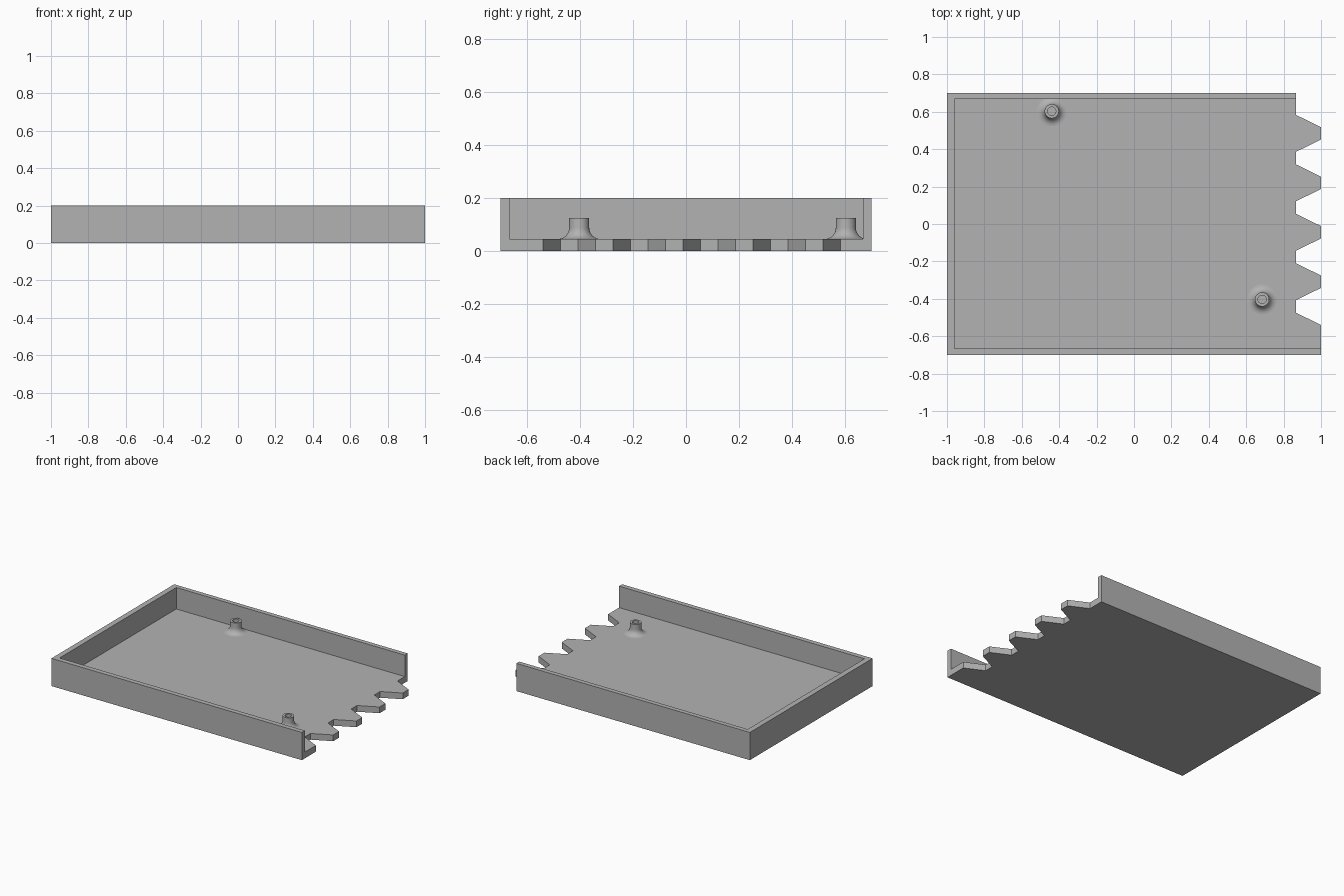
import bpy, bmesh, math

if "Cube" in bpy.data.objects:
    bpy.data.objects.remove(bpy.data.objects["Cube"])

HEIGHT, FLOOR = 0.20, 0.045

grey = bpy.data.materials.new("plain grey")
grey.use_nodes = True
colour = (0.45, 0.45, 0.45, 1)
grey.diffuse_color = colour
grey.node_tree.nodes["Principled BSDF"].inputs["Base Color"].default_value = colour


def add_object(name, bm):
    bmesh.ops.recalc_face_normals(bm, faces=bm.faces)
    mesh = bpy.data.meshes.new(name)
    bm.to_mesh(mesh)
    bm.free()
    mesh.materials.append(grey)
    obj = bpy.data.objects.new(name, mesh)
    bpy.context.collection.objects.link(obj)
    return obj


def prism(name, outline, bottom, top):
    bm = bmesh.new()
    face = bm.faces.new([bm.verts.new((x, y, bottom)) for x, y in outline])
    up = bmesh.ops.extrude_face_region(bm, geom=[face])["geom"]
    verts = [v for v in up if isinstance(v, bmesh.types.BMVert)]
    bmesh.ops.translate(bm, verts=verts, vec=(0, 0, top - bottom))
    return add_object(name, bm)


def select_only(obj):
    bpy.ops.object.select_all(action="DESELECT")
    obj.select_set(True)
    bpy.context.view_layer.objects.active = obj


# Tray outline with a toothed right-hand edge
STEP, ROOT, TIP = 0.0661, 0.865, 1.0
outline = [(-1, 0.70), (-1, -0.70), (TIP, -0.70)]
y = -0.54
outline += [(TIP, y), (ROOT, y + STEP)]
for i in range(4):
    y += STEP * 4
    outline += [(ROOT, y - 2 * STEP), (TIP, y - STEP), (TIP, y), (ROOT, y + STEP)]
outline.append((ROOT, 0.70))
tray = prism("tray", outline, 0, HEIGHT)

# Hollow the tray, leaving three walls and an open toothed end
cavity = prism("cavity_cutter", [(-0.96, -0.665), (1.2, -0.665), (1.2, 0.667), (-0.96, 0.667)],
               FLOOR, HEIGHT + 0.1)
cavity.hide_render = True
cut = tray.modifiers.new("hollow", "BOOLEAN")
cut.operation = "DIFFERENCE"
cut.solver = "EXACT"
cut.object = cavity
select_only(tray)
bpy.ops.object.modifier_apply(modifier=cut.name)
bpy.data.objects.remove(cavity)

# Hollow mounting posts with a flared, filleted foot
POST, HOLE, FLARE, POST_TOP = 0.038, 0.022, 0.042, 0.125
profile = [(0, FLOOR + 0.01), (HOLE, FLOOR + 0.01), (HOLE, POST_TOP), (POST, POST_TOP)]
for i in range(9):
    a = math.pi / 2 * i / 8
    profile.append((POST + FLARE * (1 - math.cos(a)), FLOOR + FLARE * (1 - math.sin(a))))

for name, x, y in (("back_post", -0.44, 0.603), ("front_post", 0.685, -0.403)):
    bm = bmesh.new()
    ring = [bm.verts.new((r, 0, z)) for r, z in profile]
    edges = [bm.edges.new(pair) for pair in zip(ring, ring[1:])]
    bmesh.ops.spin(bm, geom=ring + edges, axis=(0, 0, 1), cent=(0, 0, 0),
                   angle=math.tau, steps=40)
    bmesh.ops.remove_doubles(bm, verts=bm.verts, dist=0.0001)
    post = add_object(name, bm)
    post.location = (x, y, 0)
    select_only(post)
    bpy.ops.object.shade_smooth_by_angle(angle=math.radians(35))
